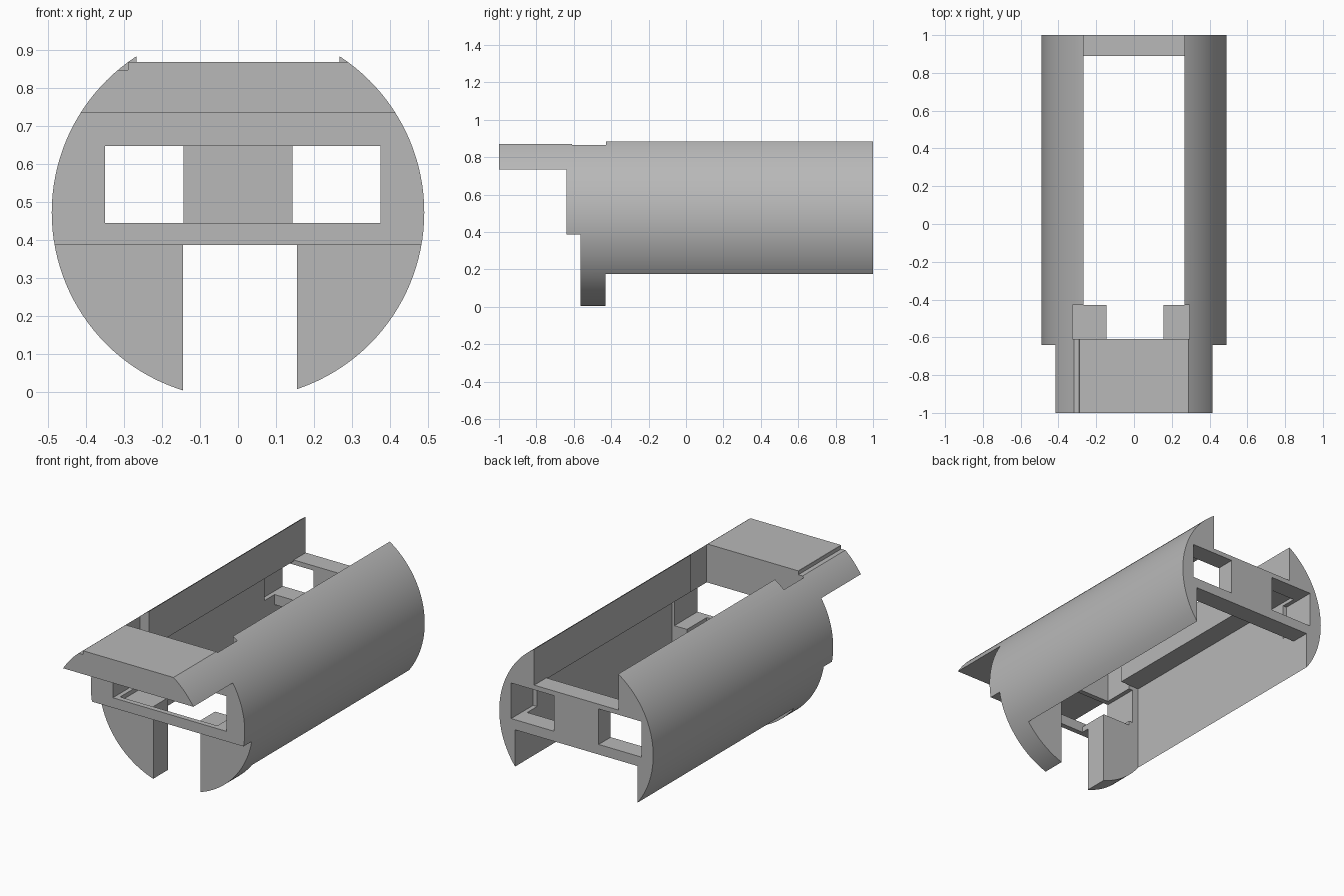
import bpy, math

cube = bpy.data.objects.get("Cube")
if cube:
    bpy.data.objects.remove(cube, do_unlink=True)

FAR = 1.3           # reach of cutters that leave the body
RADIUS, AXIS_Z = 0.491, 0.473

grey = bpy.data.materials.new("plain_grey")
grey.use_nodes = True
color = (0.48, 0.48, 0.48, 1)
grey.diffuse_color = color
grey.node_tree.nodes["Principled BSDF"].inputs["Base Color"].default_value = color

# Round shell lying along y
bpy.ops.mesh.primitive_cylinder_add(vertices=128, radius=RADIUS, depth=2,
                                    location=(0, 0, AXIS_Z),
                                    rotation=(math.pi / 2, 0, 0))
body = bpy.context.object
body.name = "round_housing"
bpy.ops.object.transform_apply(location=True, rotation=True, scale=True)
body.data.materials.append(grey)


def cut(name, x, y, z):
    """Subtract a box, given by its ranges, from the housing."""
    spans = (x, y, z)
    bpy.ops.mesh.primitive_cube_add(size=1, location=[(a + b) / 2 for a, b in spans])
    box = bpy.context.object
    box.name = name
    box.scale = [b - a for a, b in spans]
    box.hide_render = True
    bpy.ops.object.transform_apply(location=True, rotation=True, scale=True)
    mod = body.modifiers.new(name, 'BOOLEAN')
    mod.operation, mod.solver, mod.object = 'DIFFERENCE', 'EXACT', box
    bpy.ops.object.select_all(action='DESELECT')
    body.select_set(True)
    bpy.context.view_layer.objects.active = body
    bpy.ops.object.modifier_apply(modifier=name)
    bpy.data.objects.remove(box, do_unlink=True)


ALL = (-FAR, FAR)

# Front overhang: flat top, open below, with a small edge groove
cut("overhang_top", ALL, (-FAR, -0.61), (0.87, FAR))
cut("overhang_underside", ALL, (-FAR, -0.64), (-FAR, 0.735))
cut("leg_front", ALL, (-FAR, -0.565), (-FAR, 0.387))
cut("edge_groove", (-FAR, -0.29), (-FAR, -0.61), (0.848, FAR))

# Front pocket, wide front window and the slot between the legs
cut("front_pocket", (-0.325, 0.295), (-0.61, -0.428), (0.42, FAR))
cut("front_window", (-0.35, 0.375), (-FAR, -0.425), (0.445, 0.648))
cut("leg_slot", (-0.145, 0.155), (-0.61, -0.42), (-FAR, 0.5))

# Main bay: narrow above, wide below, running out under the rear wall
cut("top_opening", (-0.268, 0.268), (-0.43, 0.89), (0.6, FAR))
cut("rear_opening", (-0.268, 0.268), (0.8, FAR), (0.677, FAR))
cut("wide_bay", (-0.39, 0.39), (-0.43, 0.89), (-FAR, 0.67))
cut("rear_underside", (-0.39, 0.39), (0.8, FAR), (-FAR, 0.387))

# Pair of rear windows
for side in (-1, 1):
    cut("rear_window", sorted((side * 0.143, side * 0.415)), (0.8, FAR), (0.445, 0.65))

body.select_set(True)
bpy.context.view_layer.objects.active = body
bpy.ops.object.shade_smooth_by_angle(angle=math.radians(25))
